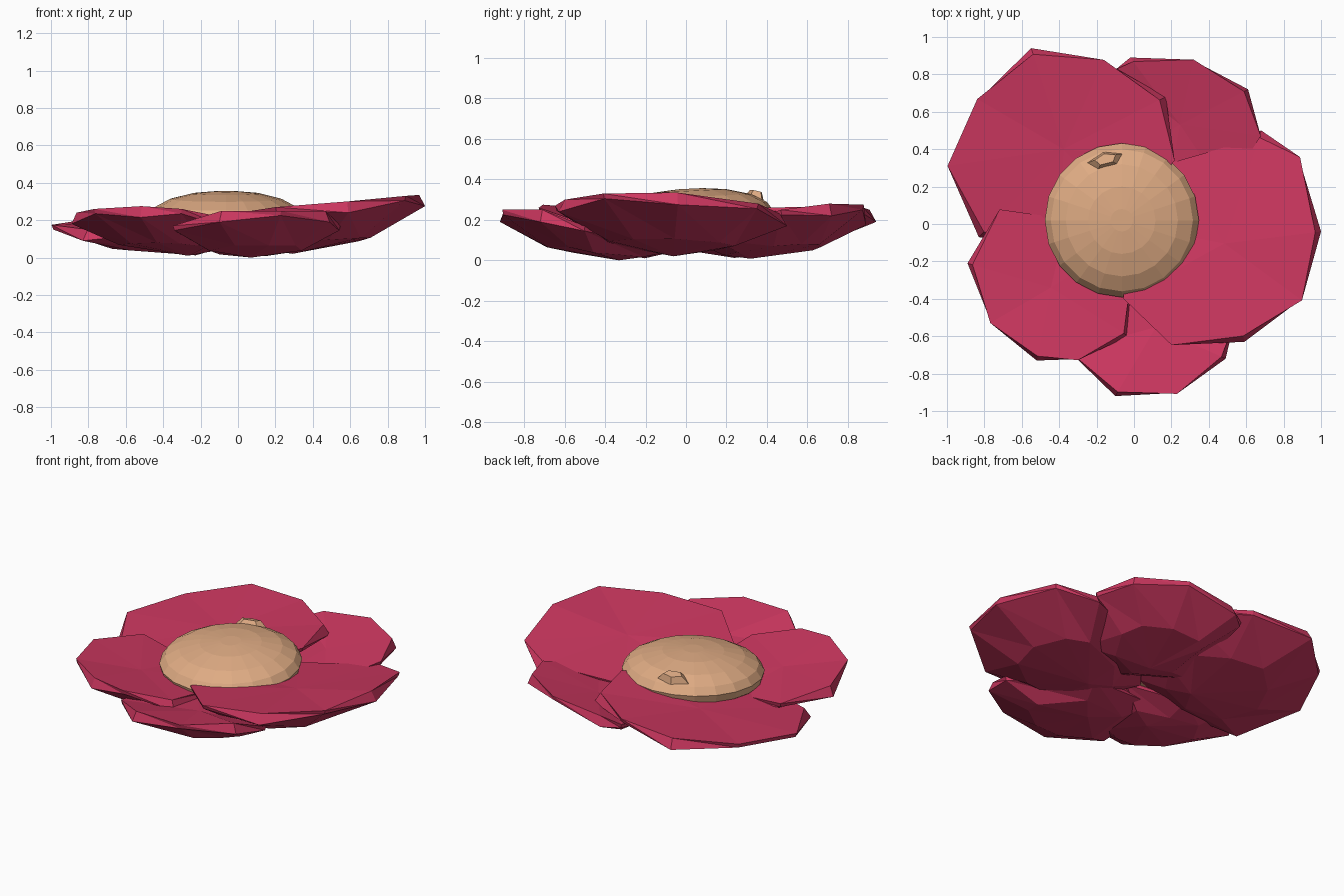
import bpy, bmesh, math
from mathutils import Vector

if "Cube" in bpy.data.objects:
    bpy.data.objects.remove(bpy.data.objects["Cube"])


def material(name, color):
    m = bpy.data.materials.new(name)
    m.diffuse_color = (*color, 1)
    m.use_nodes = True
    m.node_tree.nodes["Principled BSDF"].inputs["Base Color"].default_value = m.diffuse_color
    return m


PINK = material("petal_pink", (0.60, 0.038, 0.115))
TAN = material("centre_tan", (0.74, 0.41, 0.23))


def finish(bm, name, mat):
    bmesh.ops.recalc_face_normals(bm, faces=bm.faces)
    me = bpy.data.meshes.new(name)
    bm.to_mesh(me)
    bm.free()
    me.materials.append(mat)
    ob = bpy.data.objects.new(name, me)
    bpy.context.collection.objects.link(ob)
    return ob


def petal(name, outline, base):
    """Faceted petal: shallow dished top, uneven chipped rim, convex underside."""
    bm = bmesh.new()
    pts = [Vector(p) for p in outline]
    c = sum(pts, Vector()) / len(pts)
    n = len(pts)

    def vert(p, scale, z, pull=1.0):
        return bm.verts.new((c.x * pull + (p.x - c.x) * scale,
                             c.y * pull + (p.y - c.y) * scale, z))

    # rim alternates between full-width and inset top corners
    top = [vert(p, (0.995, 0.94)[i % 2], p.z) for i, p in enumerate(pts)]
    edge = [vert(p, (0.98, 1.0)[i % 2], p.z - (0.025, 0.06)[i % 2]) for i, p in enumerate(pts)]
    low = [vert(p, 0.55, base + 0.34 * (p.z - 0.06 - base), 0.88) for p in pts]
    mid = bm.verts.new((c.x, c.y, c.z - 0.012))
    bot = bm.verts.new((c.x * 0.6, c.y * 0.6, base))
    for i in range(n):
        j = (i + 1) % n
        bm.faces.new((mid, top[i], top[j]))
        for a, b in ((top, edge), (edge, low)):
            bm.faces.new((a[i], b[i], b[j]))
            bm.faces.new((a[i], b[j], a[j]))
        bm.faces.new((low[i], bot, low[j]))
    finish(bm, name, PINK)


# Five overlapping petals, top rim points (x, y, z)
petal("petal_right", [(0.20, -0.65, 0.27), (0.59, -0.63, 0.30), (0.90, -0.41, 0.33),
                      (1.00, -0.04, 0.335), (0.89, 0.36, 0.28), (0.68, 0.50, 0.23),
                      (0.20, 0.33, 0.17), (-0.05, 0.0, 0.17), (-0.06, -0.40, 0.23)], 0.02)
petal("petal_back_left", [(-1.0, 0.31, 0.175), (-0.83, -0.07, 0.15), (-0.40, -0.15, 0.16),
                          (0.0, 0.0, 0.20), (0.22, 0.34, 0.26), (0.17, 0.68, 0.265),
                          (-0.16, 0.88, 0.26), (-0.55, 0.94, 0.25),
                          (-0.84, 0.67, 0.20)], 0.012)
petal("petal_back_right", [(-0.12, 0.82, 0.19), (-0.15, 0.30, 0.12), (0.15, 0.02, 0.12),
                           (0.50, 0.15, 0.16), (0.68, 0.47, 0.25), (0.61, 0.72, 0.28),
                           (0.32, 0.88, 0.275), (-0.02, 0.89, 0.235)], 0.008)
petal("petal_front_left", [(-0.72, 0.08, 0.20), (-0.89, -0.21, 0.24), (-0.77, -0.53, 0.26),
                           (-0.52, -0.73, 0.275), (-0.30, -0.73, 0.26),
                           (-0.03, -0.60, 0.21), (0.02, -0.05, 0.14),
                           (-0.35, 0.05, 0.15)], 0.01)
petal("petal_front", [(-0.35, -0.68, 0.17), (-0.10, -0.92, 0.25), (0.23, -0.91, 0.25),
                      (0.49, -0.72, 0.25), (0.55, -0.50, 0.17), (0.25, -0.05, 0.11),
                      (-0.25, -0.08, 0.11)], 0.0)

# Flattened faceted centre, tipped slightly forward
bm = bmesh.new()
profile = [(0.34, 0.13), (0.40, 0.18), (0.412, 0.225), (0.38, 0.27),
           (0.30, 0.313), (0.18, 0.343), (0.06, 0.354)]
N = 20
rings = []
for r, z in profile:
    rings.append([bm.verts.new((-0.065 + r * math.cos(2 * math.pi * k / N),
                                0.02 + r * math.sin(2 * math.pi * k / N),
                                z + 0.05 * r * math.sin(2 * math.pi * k / N)))
                  for k in range(N)])
for a, b in zip(rings, rings[1:]):
    for k in range(N):
        bm.faces.new((a[k], a[(k + 1) % N], b[(k + 1) % N], b[k]))
bm.faces.new(rings[-1])
bm.faces.new(rings[0][::-1])
finish(bm, "flower_centre", TAN)

# Small raised flake on the back of the centre
bm = bmesh.new()
bmesh.ops.create_cone(bm, cap_ends=True, segments=5, radius1=0.12, radius2=0.06, depth=0.06)
for v in bm.verts:
    v.co.y *= 0.5
flake = finish(bm, "centre_flake", TAN)
flake.location = (-0.15, 0.34, 0.312)
flake.rotation_euler = (-0.25, 0, 0.25)
